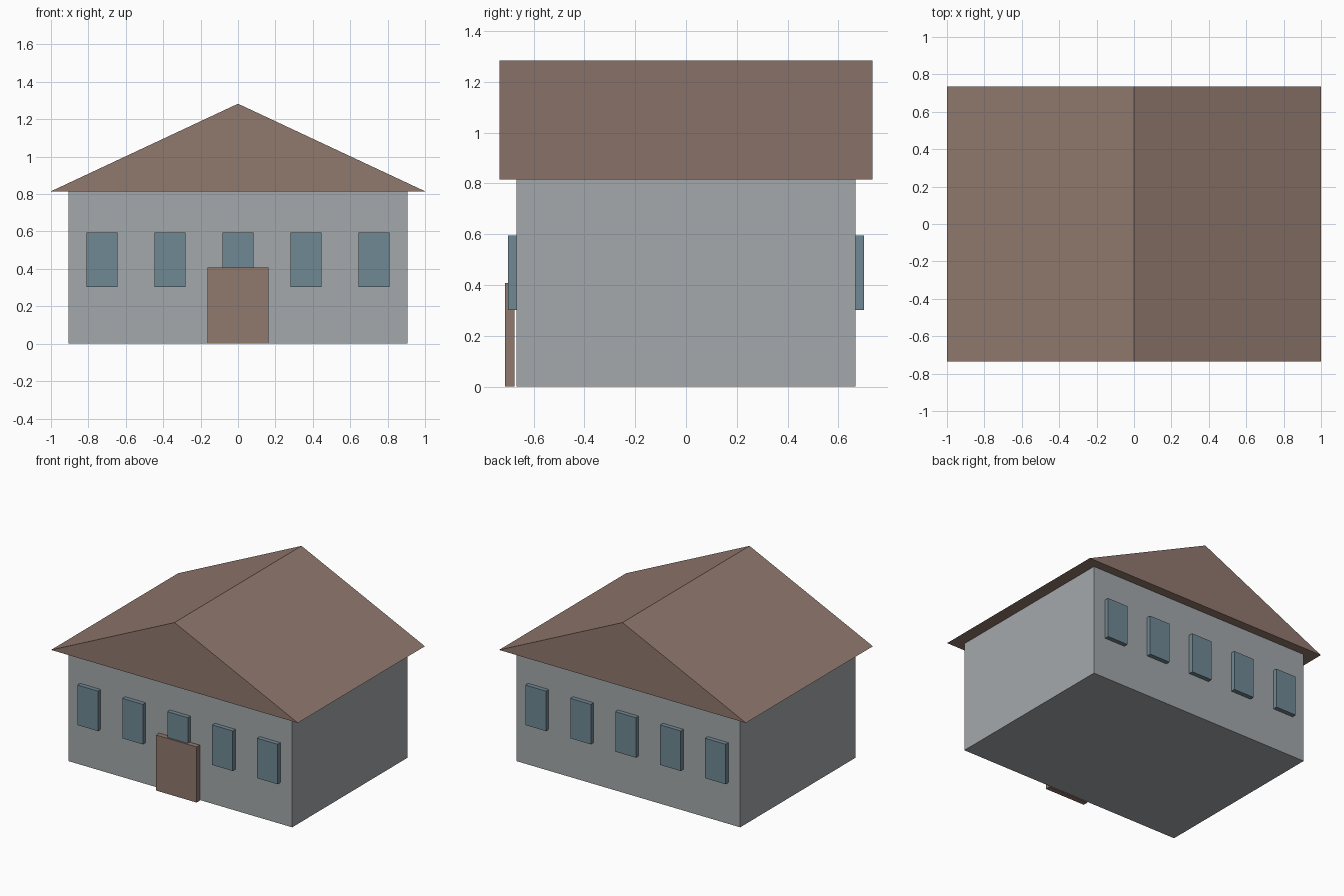
import bpy
import bmesh

cube = bpy.data.objects.get("Cube")
if cube:
    bpy.data.objects.remove(cube, do_unlink=True)


def material(name, rgb):
    """Flat material from sRGB values between 0 and 1."""
    linear = [((c + 0.055) / 1.055) ** 2.4 for c in rgb] + [1.0]
    mat = bpy.data.materials.new(name)
    mat.use_nodes = True
    mat.diffuse_color = linear
    mat.node_tree.nodes["Principled BSDF"].inputs["Base Color"].default_value = linear
    return mat


def prism(name, profile, y0, y1, mat):
    """Extrude an x-z outline from y0 to y1."""
    bm = bmesh.new()
    face = bm.faces.new([bm.verts.new((x, y0, z)) for x, z in profile])
    ext = bmesh.ops.extrude_face_region(bm, geom=[face])
    moved = [v for v in ext["geom"] if isinstance(v, bmesh.types.BMVert)]
    bmesh.ops.translate(bm, vec=(0, y1 - y0, 0), verts=moved)
    bmesh.ops.recalc_face_normals(bm, faces=bm.faces)
    mesh = bpy.data.meshes.new(name)
    bm.to_mesh(mesh)
    bm.free()
    mesh.materials.append(mat)
    obj = bpy.data.objects.new(name, mesh)
    bpy.context.collection.objects.link(obj)
    return obj


def block(name, x, half_width, z0, z1, y0, y1, mat):
    left, right = x - half_width, x + half_width
    return prism(name, [(left, z0), (right, z0), (right, z1), (left, z1)], y0, y1, mat)


wall_grey = material("wall grey", (0.64, 0.66, 0.67))
roof_brown = material("roof brown", (0.565, 0.47, 0.43))
window_blue = material("window blue", (0.44, 0.535, 0.58))

WALL_Y = 0.668
EAVES = 0.815

# Walls and gabled roof
block("walls", 0, 0.907, 0, EAVES, -WALL_Y, WALL_Y, wall_grey)
prism("roof", [(-1, EAVES), (1, EAVES), (0, 1.283)], -0.735, 0.735, roof_brown)

# Door panel
block("door", 0, 0.164, 0, 0.407, -0.713, -0.676, roof_brown)

# Five windows on the front and the back
for side, label in ((-1, "front"), (1, "back")):
    for i in range(5):
        block(f"{label}_window_{i + 1}", (i - 2) * 0.364, 0.083, 0.302, 0.595,
              side * WALL_Y, side * 0.7, window_blue)
